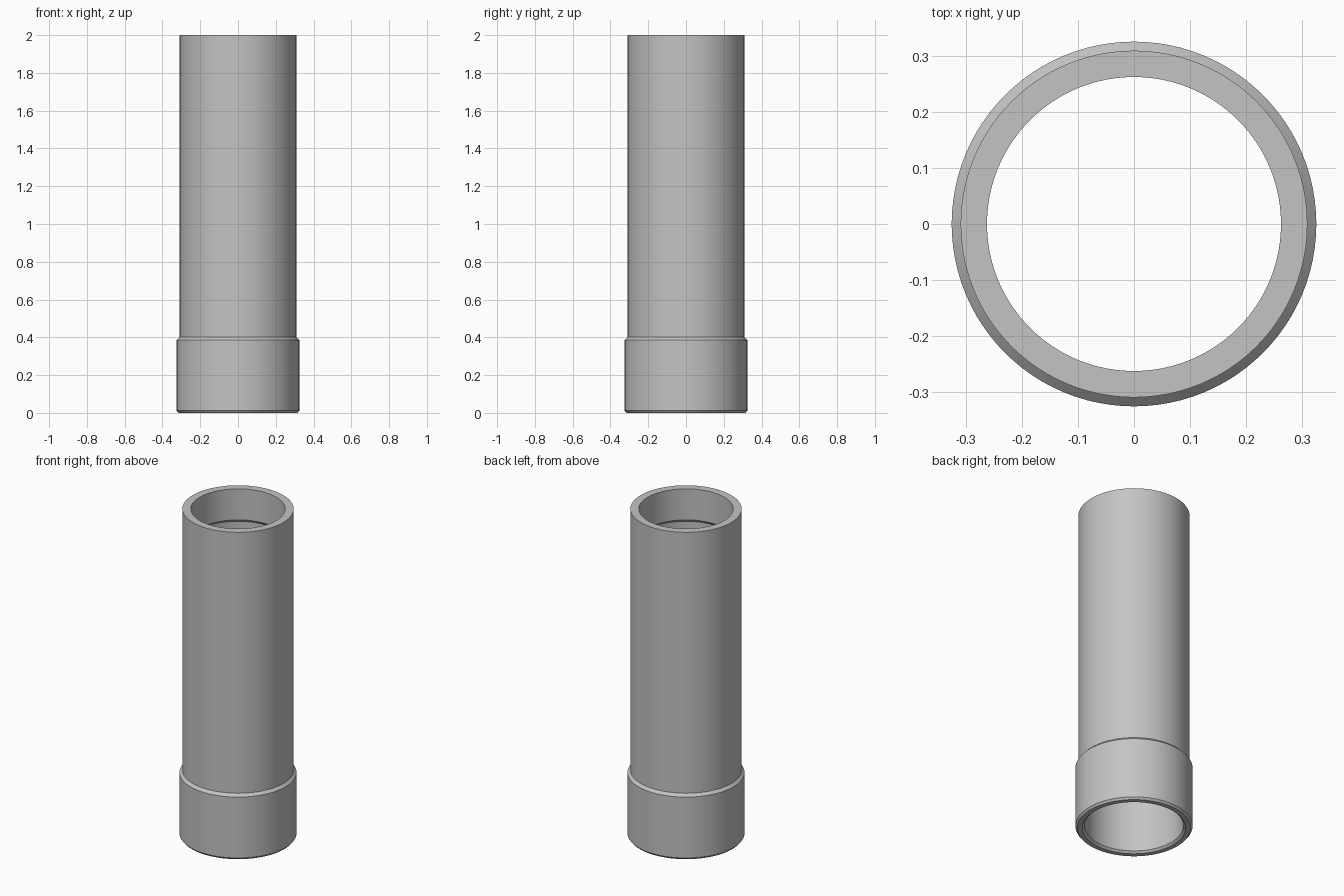
import bpy
import bmesh
import math

SEGMENTS = 96

cube = bpy.data.objects.get("Cube")
if cube:
    bpy.data.objects.remove(cube, do_unlink=True)


def make_material(name, color):
    mat = bpy.data.materials.new(name)
    mat.use_nodes = True
    mat.diffuse_color = color
    mat.node_tree.nodes["Principled BSDF"].inputs["Base Color"].default_value = color
    return mat


def lathe(name, profile, mat):
    """Spin a closed (radius, height) profile around the z axis."""
    bm = bmesh.new()
    rings = []
    for r, z in profile:
        rings.append([bm.verts.new((r * math.cos(math.tau * i / SEGMENTS),
                                    r * math.sin(math.tau * i / SEGMENTS), z))
                      for i in range(SEGMENTS)])
    for a, b in zip(rings, rings[1:] + rings[:1]):
        for i in range(SEGMENTS):
            j = (i + 1) % SEGMENTS
            bm.faces.new((a[i], a[j], b[j], b[i]))
    bmesh.ops.recalc_face_normals(bm, faces=bm.faces)
    mesh = bpy.data.meshes.new(name)
    bm.to_mesh(mesh)
    bm.free()
    mesh.materials.append(mat)
    obj = bpy.data.objects.new(name, mesh)
    bpy.context.collection.objects.link(obj)
    bpy.ops.object.select_all(action="DESELECT")
    obj.select_set(True)
    bpy.context.view_layer.objects.active = obj
    bpy.ops.object.shade_smooth_by_angle(angle=math.radians(20))
    return obj


grey = make_material("light grey", (0.55, 0.55, 0.55, 1))

# Tube with a chamfered collar outside and a stepped bore inside
outside = [(0.315, 0), (0.325, 0.012), (0.325, 0.385), (0.309, 0.401), (0.309, 2)]
bore = [(0.262, 2), (0.262, 1.81), (0.275, 1.795), (0.275, 0.012), (0.287, 0)]
lathe("collared_tube", outside + bore, grey)
